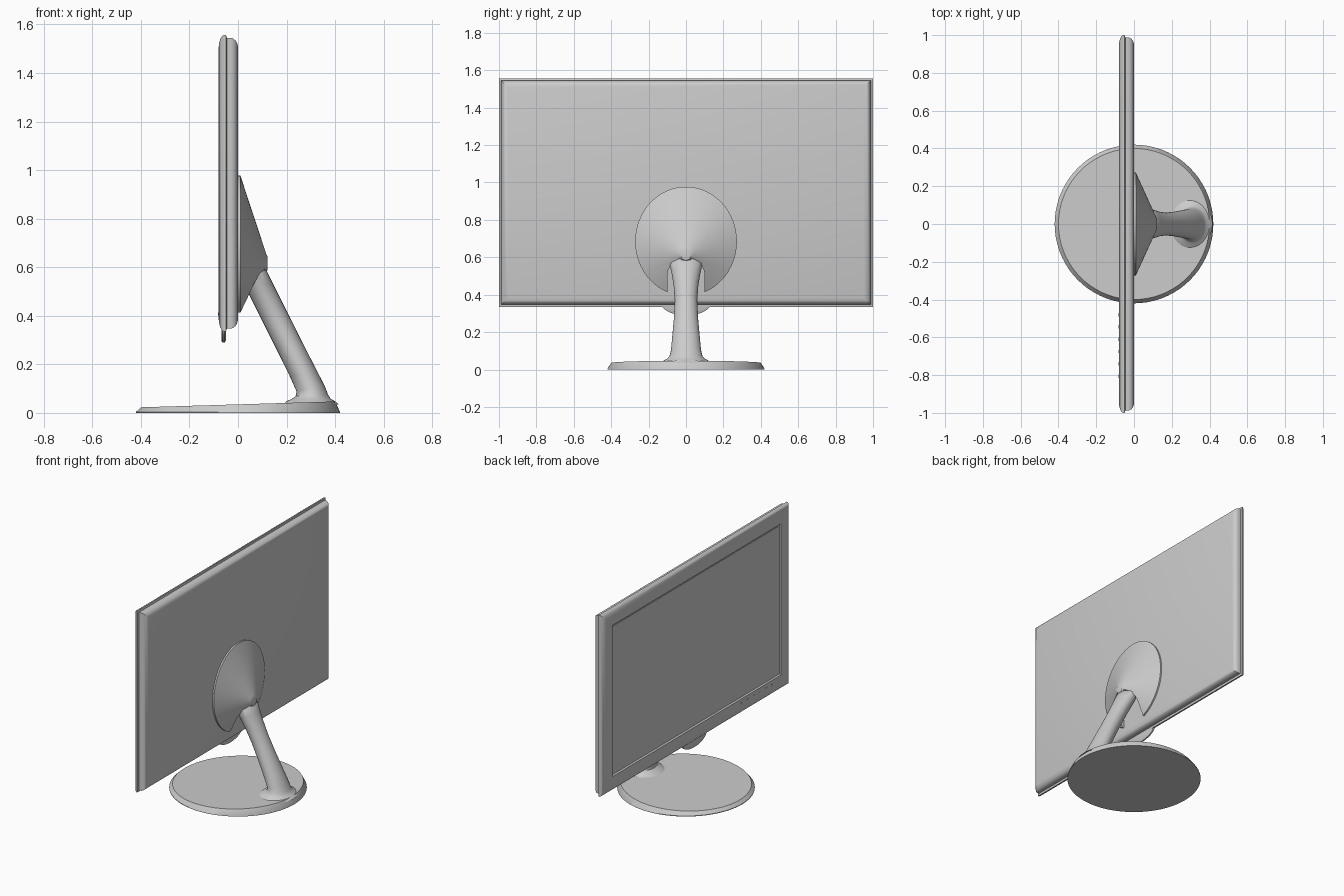
import bpy, bmesh, math
from mathutils import Vector

cube = bpy.data.objects.get("Cube")
if cube:
    bpy.data.objects.remove(cube, do_unlink=True)

grey = bpy.data.materials.new("plain grey")
grey.use_nodes = True
GREY = (0.6, 0.6, 0.6, 1.0)
grey.diffuse_color = GREY
grey.node_tree.nodes["Principled BSDF"].inputs["Base Color"].default_value = GREY

X, Y, Z = Vector((1, 0, 0)), Vector((0, 1, 0)), Vector((0, 0, 1))


def ellipse(center, u, v, n=48):
    """Ring of points around center with half axes u and v."""
    c = Vector(center)
    angles = [2 * math.pi * i / n for i in range(n)]
    return [c + u * math.cos(a) + v * math.sin(a) for a in angles]


def frame(x, inset):
    """Rectangle of the panel outline, moved inward by inset."""
    y, low, high = 1 - inset, 0.335 + inset, 1.557 - inset
    return [Vector((x, a, b)) for a, b in ((-y, low), (y, low), (y, high), (-y, high))]


def loft(name, rings, angle=30):
    """Skin a list of equal rings and cap both ends."""
    bm = bmesh.new()
    loops = [[bm.verts.new(p) for p in ring] for ring in rings]
    n = len(loops[0])
    for a, b in zip(loops, loops[1:]):
        for i in range(n):
            j = (i + 1) % n
            bm.faces.new((a[i], a[j], b[j], b[i]))
    bm.faces.new(loops[0][::-1])
    bm.faces.new(loops[-1])
    bmesh.ops.recalc_face_normals(bm, faces=bm.faces)
    mesh = bpy.data.meshes.new(name)
    bm.to_mesh(mesh)
    bm.free()
    mesh.materials.append(grey)
    obj = bpy.data.objects.new(name, mesh)
    bpy.context.collection.objects.link(obj)
    smooth(obj, angle)
    return obj


def smooth(obj, angle=30):
    bpy.ops.object.select_all(action='DESELECT')
    obj.select_set(True)
    bpy.context.view_layer.objects.active = obj
    bpy.ops.object.shade_smooth_by_angle(angle=math.radians(angle))


# Display: bezel with rounded front edge and recessed opening
loft("bezel", [frame(x, i) for x, i in (
    (-0.071, 0.108), (-0.080, 0.102), (-0.080, 0.055), (-0.078, 0.035),
    (-0.073, 0.017), (-0.066, 0.005), (-0.058, 0.0), (-0.050, 0.0), (-0.046, 0.012))])
loft("screen", [frame(-0.074, 0.114), frame(-0.070, 0.114)])

# Display: back shell with rounded rear edge
loft("back_shell", [frame(x, i) for x, i in (
    (-0.048, 0.012), (-0.030, 0.012), (-0.020, 0.015), (-0.011, 0.022),
    (-0.004, 0.033), (0.0, 0.048))])

# Rounded tab under the bezel
loft("bottom_tab", [ellipse((x, 0, 0.35), Y * ry, Z * rz) for x, ry, rz in (
    (-0.067, 0.122, 0.055), (-0.064, 0.13, 0.06), (-0.055, 0.13, 0.06), (-0.050, 0.115, 0.05))])

# Control buttons along the lower bezel
for k in range(6):
    y = -0.48 - 0.065 * k
    loft("button_%d" % (k + 1), [ellipse((x, y, 0.408), Y * 0.009, Z * 0.006, 12)
                                 for x in (-0.082, -0.079)])

# Rear mount: oblique cone with a thin flange
mount = loft("rear_mount", [ellipse((x, 0, z), Y * ry, Z * rz, 64) for x, z, ry, rz in (
    (-0.002, 0.685, 0.272, 0.292), (0.010, 0.685, 0.272, 0.292),
    (0.116, 0.622, 0.040, 0.034), (0.121, 0.620, 0.030, 0.026))])

# Round-topped slot cut through the mount for the arm
arch = [(0.1 * math.cos(math.pi * i / 24), 0.5 + 0.1 * math.sin(math.pi * i / 24))
        for i in range(25)] + [(-0.1, 0.3), (0.1, 0.3)]
cutter = loft("slot_cutter", [[Vector((x, y, z)) for y, z in arch] for x in (-0.03, 0.2)])
cutter.hide_render = True
cut = mount.modifiers.new("slot", 'BOOLEAN')
cut.operation = 'DIFFERENCE'
cut.solver = 'EXACT'
cut.object = cutter
bpy.context.view_layer.objects.active = mount
bpy.ops.object.modifier_apply(modifier=cut.name)
bpy.data.objects.remove(cutter, do_unlink=True)
smooth(mount)

# Pivot knob at the tip of the mount
loft("pivot_knob", [ellipse((x, 0, 0.612), Y * r, Z * r, 24) for x, r in (
    (0.04, 0.036), (0.112, 0.036), (0.120, 0.028), (0.122, 0.015))])

# Leaning arm: flared foot, narrow waist, wider head; (z, x, rx, ry, tilt)
arm_rings = []
for z, x, rx, ry, tilt in (
        (0.035, 0.300, 0.115, 0.135, 0.0), (0.049, 0.300, 0.098, 0.118, 0.0),
        (0.058, 0.302, 0.080, 0.100, 0.0), (0.072, 0.304, 0.067, 0.088, 0.05),
        (0.100, 0.299, 0.059, 0.081, 0.2), (0.170, 0.265, 0.055, 0.074, 0.46),
        (0.270, 0.215, 0.054, 0.065, 0.46), (0.370, 0.165, 0.054, 0.060, 0.46),
        (0.450, 0.125, 0.054, 0.066, 0.46), (0.520, 0.090, 0.054, 0.078, 0.46),
        (0.560, 0.070, 0.054, 0.087, 0.46), (0.575, 0.063, 0.045, 0.075, 0.46)):
    lean = Vector((math.cos(tilt), 0, math.sin(tilt)))
    arm_rings.append(ellipse((x, 0, z), lean * rx, Y * ry))
loft("stand_arm", arm_rings, 40)

# Round foot whose top slopes up towards the rear
foot_top = ellipse((0, 0, 0.035), X * 0.4 + Z * 0.012, Y * 0.4, 72)
loft("round_base", [ellipse((0, 0, 0), X * 0.42, Y * 0.42, 72),
                    ellipse((0, 0, 0.004), X * 0.42, Y * 0.42, 72), foot_top])
